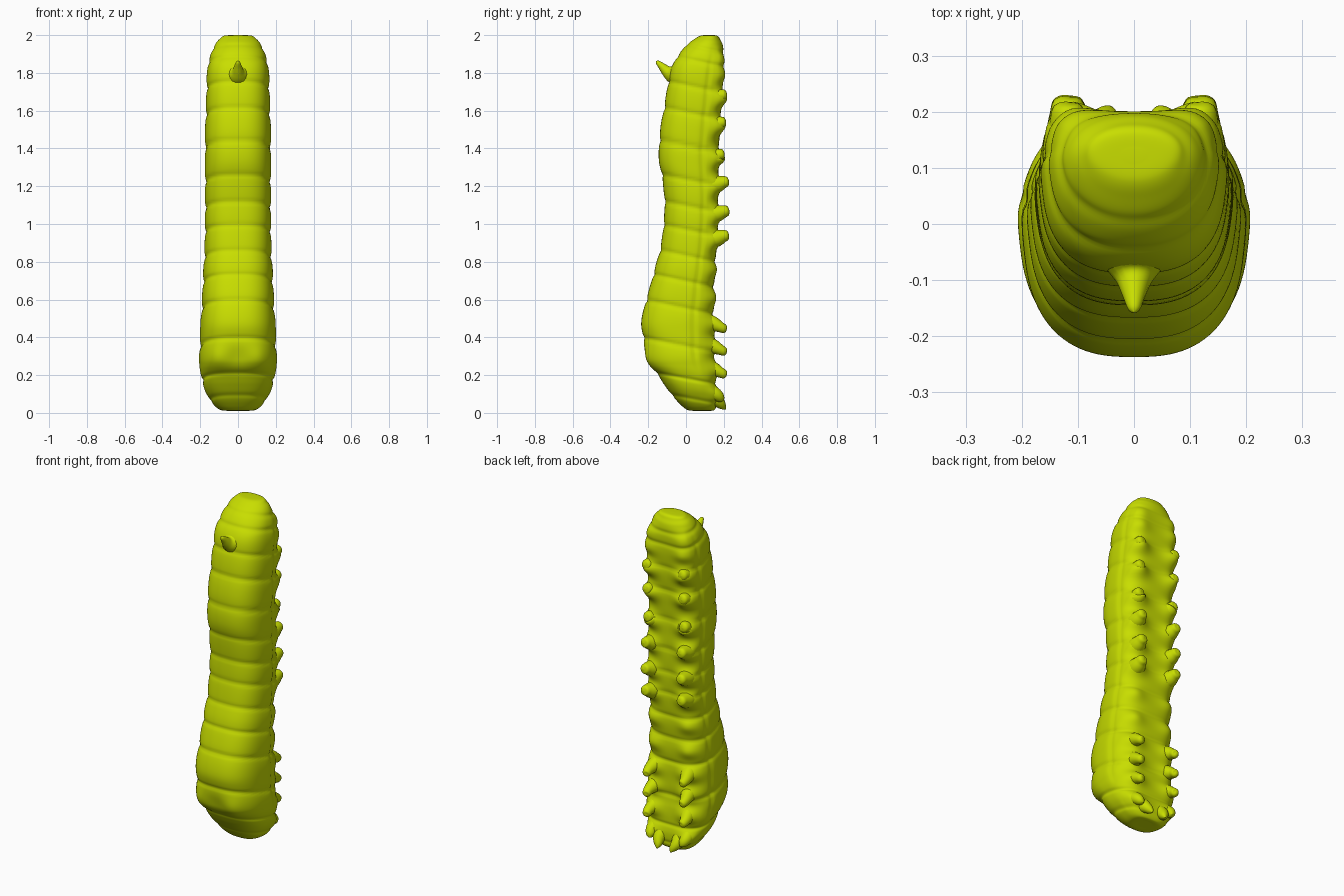
import bpy, bmesh, math
from mathutils import Vector

mat = bpy.data.materials.new("lime_green")
mat.diffuse_color = (0.58, 0.73, 0.0, 1)


def catmull(pts, steps):
    out = []
    for i in range(len(pts) - 1):
        p = [pts[max(0, min(len(pts) - 1, i + k))] for k in (-1, 0, 1, 2)]
        for s in range(steps):
            t = s / steps
            out.append([0.5 * (2 * b + (c - a) * t + (2 * a - 5 * b + 4 * c - d) * t * t
                               + (3 * b - a - 3 * c + d) * t ** 3) for a, b, c, d in zip(*p)])
    return out + [list(pts[-1])]


def loft(name, rings):
    """Skin a list of closed point rings and cap both ends."""
    bm = bmesh.new()
    loops = [[bm.verts.new(p) for p in r] for r in rings]
    n = len(loops[0])
    for a, b in zip(loops, loops[1:]):
        for i in range(n):
            bm.faces.new((a[i], a[(i + 1) % n], b[(i + 1) % n], b[i]))
    bm.faces.new(loops[0][::-1])
    bm.faces.new(loops[-1])
    bmesh.ops.recalc_face_normals(bm, faces=bm.faces)
    for f in bm.faces:
        f.smooth = True
    me = bpy.data.meshes.new(name)
    bm.to_mesh(me)
    bm.free()
    me.materials.append(mat)
    ob = bpy.data.objects.new(name, me)
    bpy.context.collection.objects.link(ob)
    return ob


def knob(name, path):
    """Round limb along (x, y, z, radius) points with a domed tip."""
    pts = catmull(path, 5)
    rings = []
    for i, p in enumerate(pts):
        a, b = Vector(pts[max(0, i - 1)][:3]), Vector(pts[min(len(pts) - 1, i + 1)][:3])
        d = (b - a).normalized()
        u = d.cross(Vector((1, 0, 0.2))).normalized()
        v = d.cross(u)
        rings.append([Vector(p[:3]) + max(p[3], 0.001) *
                      (u * math.cos(k * math.tau / 16) + v * math.sin(k * math.tau / 16))
                      for k in range(16)])
    return loft(name, rings)


def pair(name, path):
    for side, s in (("left", -1), ("right", 1)):
        knob(f"{name}_{side}", [(s * x, y, z, r) for x, y, z, r in path])


# Body: z, front y, back y, half width
body = [(0.012, 0.06, 0.12, 0.03), (0.015, 0.01, 0.15, 0.09), (0.05, -0.035, 0.165, 0.135),
        (0.1, -0.08, 0.165, 0.165), (0.15, -0.115, 0.16, 0.184), (0.2, -0.15, 0.155, 0.195),
        (0.25, -0.195, 0.15, 0.201), (0.3, -0.215, 0.145, 0.204), (0.4, -0.228, 0.145, 0.198),
        (0.48, -0.235, 0.145, 0.196), (0.57, -0.218, 0.148, 0.19), (0.68, -0.187, 0.15, 0.185),
        (0.77, -0.163, 0.155, 0.181), (0.87, -0.136, 0.16, 0.175), (0.98, -0.12, 0.165, 0.174),
        (1.1, -0.113, 0.168, 0.173), (1.22, -0.122, 0.17, 0.173), (1.35, -0.143, 0.17, 0.173),
        (1.5, -0.135, 0.178, 0.172), (1.62, -0.115, 0.186, 0.168), (1.74, -0.095, 0.194, 0.165),
        (1.83, -0.075, 0.2, 0.16), (1.9, -0.037, 0.201, 0.145), (1.95, 0.005, 0.195, 0.123),
        (1.98, 0.045, 0.182, 0.1), (1.997, 0.075, 0.165, 0.075), (2.0, 0.11, 0.135, 0.02)]
creases = [0.07, 0.18, 0.36, 0.56, 0.7, 0.83, 0.965, 1.09, 1.23, 1.41, 1.585, 1.725, 1.86,
           1.93, 1.99]
# Prolegs and front legs: z and tip y
prolegs = [(0.93, 0.228), (1.06, 0.23), (1.215, 0.228), (1.36, 0.205),
           (1.53, 0.213), (1.675, 0.218)]
front_legs = [0.22, 0.34, 0.46]
# Swollen pads under the legs: z, height
pads = [(z - 0.01, 0.045) for z, _ in prolegs] + [(z + 0.01, 0.035) for z in front_legs]
pads += [(0.61, 0.022), (0.76, 0.02), (1.79, 0.022), (1.875, 0.016), (0.1, 0.025)]


def dip(d, w):
    return math.exp(-(d / w) ** 2)


rings = []
for z, y0, y1, w in catmull(body, 10):
    ring, cy, hy = [], (y0 + y1) / 2, (y1 - y0) / 2
    tail = min(1, max(0, (z - 1.85) / 0.1))
    for k in range(96):
        a = k * math.tau / 96
        c, s = math.cos(a), math.sin(a)
        e = 0.75 + 0.2 * tail
        x = math.copysign(abs(c) ** e, c)
        v = math.copysign(abs(s) ** e, s)
        zz = z + 0.2 * v * hy
        f = 1.01
        for q in creases:
            f -= 0.032 * dip(zz - q, 0.011) + 0.022 * dip(zz - q, 0.035)
        # the back half is wider than the front
        px, py = x * w * f * (0.99 + 0.1 * v), cy + v * hy * f
        mid = min(1, max(0, (z - 0.2) / 0.1)) * min(1, max(0, (1.9 - z) / 0.1))
        px *= 1 - 0.03 * mid * dip(v - 0.45, 0.07)
        # pads bulge backwards and outwards, with a channel between the two rows
        back = min(1, max(0, (v - 0.45) / 0.25))
        swell = sum(h * dip(z - q, 0.045) for q, h in pads) * dip(abs(px) - 0.115, 0.055)
        py += back * swell
        px += back * swell * 0.25 * math.copysign(1, px)
        # face swellings to either side of a shallow centre
        if v < 0:
            face = -v * dip(z - 0.29, 0.06)
            py -= face * (0.012 * dip(abs(px) - 0.12, 0.05) - 0.01 * dip(px, 0.05))
        ring.append((px, py, z))
    rings.append(ring)
loft("body", rings)

# Tail horn
knob("tail_horn", [(0, -0.03, 1.79, 0.075), (0, -0.075, 1.797, 0.052), (0, -0.1, 1.808, 0.032),
                   (0, -0.125, 1.832, 0.021), (0, -0.15, 1.856, 0.011), (0, -0.157, 1.863, 0.001)])

# Stubby prolegs down the underside
for i, (z, tip) in enumerate(prolegs):
    pair(f"proleg_{i + 1}", [(0.105, 0.12, z - 0.012, 0.055), (0.112, 0.165, z - 0.004, 0.046),
                             (0.117, tip - 0.03, z + 0.006, 0.034),
                             (0.12, tip - 0.007, z + 0.01, 0.024), (0.12, tip, z + 0.011, 0.001)])

# Tapered front legs, hooking towards the head
for i, z in enumerate(front_legs):
    pair(f"front_leg_{i + 1}", [(0.1, 0.09, z + 0.02, 0.055), (0.112, 0.14, z + 0.012, 0.042),
                                (0.12, 0.18, z - 0.005, 0.029), (0.116, 0.207, z - 0.018, 0.021),
                                (0.114, 0.214, z - 0.02, 0.001)])

# Mouthparts under the head
pair("jaw", [(0.06, 0.12, 0.09, 0.055), (0.06, 0.165, 0.065, 0.036),
             (0.048, 0.195, 0.035, 0.02), (0.045, 0.21, 0.018, 0.001)])
pair("feeler", [(0.1, 0.1, 0.12, 0.05), (0.112, 0.155, 0.1, 0.036),
                (0.105, 0.187, 0.075, 0.022), (0.1, 0.2, 0.065, 0.001)])
